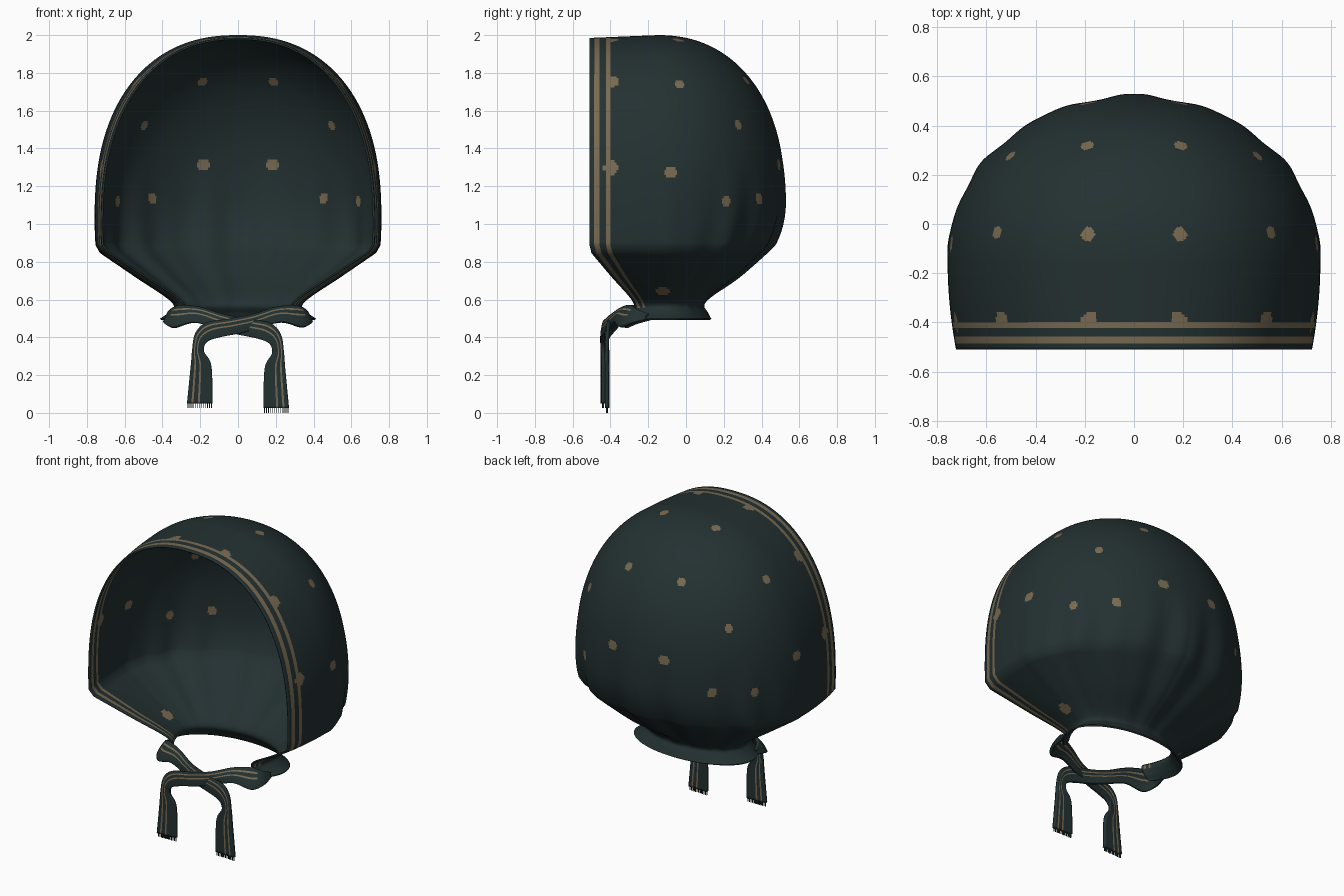
import bpy, bmesh, math
from mathutils import Vector

if "Cube" in bpy.data.objects:
    bpy.data.objects.remove(bpy.data.objects["Cube"])


def material(name, rgb):
    m = bpy.data.materials.new(name)
    m.diffuse_color = (*rgb, 1)
    m.use_nodes = True
    m.node_tree.nodes["Principled BSDF"].inputs["Base Color"].default_value = m.diffuse_color
    return m


CLOTH = material("dark_teal_cloth", (0.017, 0.030, 0.031))
TAN = material("tan_print", (0.19, 0.145, 0.083))


def spline(pts, t):
    """Catmull-Rom point at t in 0..1 along a list of tuples."""
    n = len(pts) - 1
    s = min(max(t, 0), 1) * n
    i = min(int(s), n - 1)
    u = s - i
    p = [Vector(pts[min(max(k, 0), n)]) for k in (i - 1, i, i + 1, i + 2)]
    return 0.5 * (2 * p[1] + (p[2] - p[0]) * u + (2 * p[0] - 5 * p[1] + 4 * p[2] - p[3]) * u * u
                  + (3 * p[1] - p[0] - 3 * p[2] + p[3]) * u ** 3)


def grid_object(name, rows, thickness, mat_rule):
    """Skin a grid of points, colour it by rule(face, row, column) and thicken it."""
    bm = bmesh.new()
    vs = [[bm.verts.new(p) for p in r] for r in rows]
    for i in range(len(rows) - 1):
        for j in range(len(rows[0]) - 1):
            f = bm.faces.new((vs[i][j], vs[i][j + 1], vs[i + 1][j + 1], vs[i + 1][j]))
            f.smooth = True
            f.material_index = mat_rule(f, i, j)
    bmesh.ops.remove_doubles(bm, verts=bm.verts, dist=1e-5)
    bmesh.ops.recalc_face_normals(bm, faces=bm.faces)
    me = bpy.data.meshes.new(name)
    bm.to_mesh(me)
    bm.free()
    me.materials.append(CLOTH)
    me.materials.append(TAN)
    ob = bpy.data.objects.new(name, me)
    bpy.context.collection.objects.link(ob)
    mod = ob.modifiers.new("thickness", 'SOLIDIFY')
    mod.thickness = thickness
    mod.offset = 0
    return ob


# ---- hood: horizontal U-shaped sections stacked from neck to crown ----
# section = z, half width, back y, front y, widest y, rim width ratio
LOWER = [(0.495, 0.41, 0.13, -0.26, -0.10, 0.80), (0.53, 0.36, 0.11, -0.26, -0.10, 0.82),
         (0.57, 0.335, 0.09, -0.27, -0.10, 0.85), (0.62, 0.385, 0.13, -0.30, -0.11, 0.87),
         (0.72, 0.535, 0.27, -0.39, -0.13, 0.91), (0.85, 0.725, 0.415, -0.50, -0.14, 0.95)]


def upper(phi):
    z = 1.15 + 0.845 * math.sin(phi)
    w = 0.753 * max(0, 1 - (abs(z - 1.05) / 0.945) ** 2.3) ** (1 / 2.3)
    h = abs(z - 1.15) / (0.845 if z > 1.15 else 0.55)
    b = -0.15 + 0.667 * max(0, 1 - h ** 2.2) ** (1 / 2.2)
    return (z, w, b, -0.51, -0.15, 0.958 - 0.025 * (z - 0.88))


PHI0 = math.asin((0.89 - 1.15) / 0.845)
sections = [tuple(spline(LOWER, k / 45)) for k in range(46)]
sections += [upper(PHI0 + (math.pi / 2 - PHI0) * k / 115) for k in range(116)]

# side panel steps line up with the two printed border stripes
STEPS = [0, 0.012, 0.025, 0.039, 0.053, 0.07, 0.087, 0.099, 0.111]
STEPS += [0.111 + 0.249 * k / 24 for k in range(1, 25)]
STRIPE_COLS = {2, 3, 6, 7}
NARC = 130


def hood_row(sec):
    z, w, b, f, y0, rim = sec
    fold = 0.028 * min(1, max(0, (1.35 - z) / 0.5)) * min(1, max(0, (z - 0.5) / 0.15))
    half = []
    for s in STEPS:
        t = s / STEPS[-1]
        x = w * (1 - (1 - rim) * (1 - t) ** 2)
        dip = 0.015 * (1 - t) * max(0, z - 1.0)
        half.append((x, f + (y0 - f) * t, z - dip))
    for k in range(1, NARC + 1):
        a = k / NARC * math.pi / 2
        r = 1 + fold * (math.sin(a * 13) * 0.6 + math.sin(a * 21 + 1) * 0.4) * math.sin(a) ** 0.5
        half.append((w * math.cos(a) * r if k < NARC else 0,
                     y0 + (b - y0) * math.sin(a) ** 0.97 * r, z))
    return half + [(-x, y, zz) for x, y, zz in reversed(half[:-1])]


rows = [hood_row(s) for s in sections]
ncol = len(rows[0]) - 1

# printed dots, snapped to the cloth: x, y, z, radius (mirrored)
DOTS = [(0.19, -0.04, 1.97, 0.029), (0.57, -0.03, 1.75, 0.028), (0.19, 0.31, 1.76, 0.028),
        (0.51, 0.29, 1.53, 0.026), (0.75, -0.08, 1.27, 0.034), (0.185, 0.48, 1.31, 0.034),
        (0.45, 0.38, 1.13, 0.030), (0.62, 0.20, 1.12, 0.025), (0.18, -0.39, 1.97, 0.033),
        (0.52, -0.39, 1.73, 0.034), (0.71, -0.40, 1.29, 0.038), (0.42, -0.12, 0.65, 0.036)]
points = [Vector(p) for r in rows for p in r if p[0] >= 0]
dots = []
for x, y, z, r in DOTS:
    c = min(points, key=lambda p: (p - Vector((x, y, z))).length_squared)
    dots.append((c, r))


def hood_colour(f, i, j):
    col = min(j, ncol - 1 - j)
    if col in STRIPE_COLS and i > 14:
        return 1
    c = f.calc_center_median()
    c.x = abs(c.x)
    return int(any((c - d).length < r for d, r in dots))


grid_object("hood", rows, 0.01, hood_colour)

# ---- two crossed tie straps, each with upper and lower edge (x, y, z) ----
TOP = [(0.37, -0.19, 0.52), (0.35, -0.25, 0.545), (0.30, -0.28, 0.565), (0.20, -0.325, 0.555),
       (0.08, -0.38, 0.52), (-0.05, -0.41, 0.495), (-0.17, -0.425, 0.475),
       (-0.225, -0.43, 0.42), (-0.243, -0.435, 0.33), (-0.25, -0.435, 0.25), (-0.27, -0.435, 0.05)]
LOW = [(0.38, -0.20, 0.495), (0.385, -0.28, 0.475), (0.34, -0.34, 0.455), (0.23, -0.365, 0.48),
       (0.10, -0.39, 0.445), (0.0, -0.415, 0.42), (-0.10, -0.43, 0.40),
       (-0.165, -0.435, 0.375), (-0.182, -0.43, 0.325), (-0.142, -0.43, 0.25), (-0.135, -0.43, 0.05)]


def strap(name, mirror, back, drop):
    def place(p):
        t = min(1, max(0, (0.5 - p.z) / 0.45))
        return Vector((p.x * mirror, p.y + back, p.z - drop * t))
    pts = []
    for k in range(91):
        a, b = spline(TOP, k / 90), spline(LOW, k / 90)
        row = []
        for m in range(13):
            u = m / 12
            p = a.lerp(b, u)
            p.y -= 0.012 * math.sin(math.pi * u) * (1 - k / 90)
            row.append(place(p))
        pts.append(row)
    grid_object(name, pts, 0.02, lambda f, i, j: int(j in (2, 5) and i > 12))
    # fringe threads along the cut end
    bm = bmesh.new()
    a, b = pts[-1][0], pts[-1][-1]
    for k in range(13):
        c = a.lerp(b, (k + 0.5) / 13)
        cube = bmesh.ops.create_cube(bm, size=1)
        bottom = 0 if drop else 0.025
        h = c.z - bottom
        for v in cube['verts']:
            v.co = Vector((c.x + v.co.x * 0.004, c.y + v.co.y * 0.006,
                           bottom + h / 2 + v.co.z * h))
    me = bpy.data.meshes.new(name + "_fringe")
    bm.to_mesh(me)
    bm.free()
    me.materials.append(CLOTH)
    bpy.context.collection.objects.link(bpy.data.objects.new(name + "_fringe", me))


strap("front_strap", 1, -0.008, 0.0)
strap("rear_strap", -1, 0.015, 0.025)
